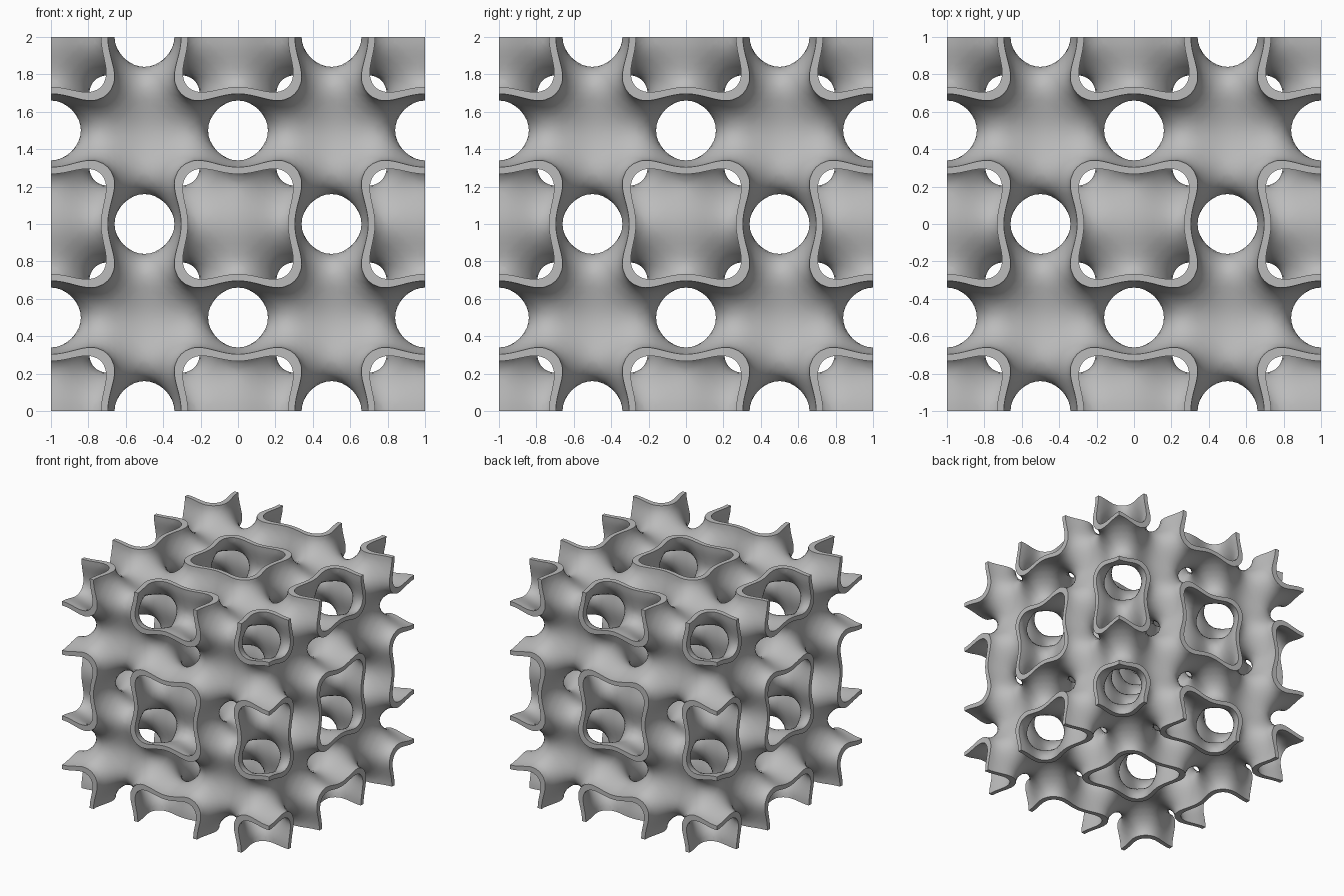
import bpy
import bmesh
from itertools import product
from math import cos, sin, tau, radians
from mathutils import Vector

cube = bpy.data.objects.get("Cube")
if cube:
    bpy.data.objects.remove(cube, do_unlink=True)

CELLS = 60         # grid cells along each side
STEP = 2 / CELLS
WALL = 0.55        # level on either side of the middle surface


def level(a, b, c):
    """Periodic wrapped-package surface, from the cosines of x, y and z."""
    return 2 * (a * b + b * c + c * a) - 2 * (a * a + b * b + c * c) + 3


def settle(point, target):
    """Slide a point along the gradient until it reaches the target level."""
    p = point.copy()
    for _ in range(5):
        a, b, c = (cos(tau * v) for v in p)
        total = a + b + c
        grad = Vector([-2 * tau * sin(tau * v) * (total - 3 * k)
                       for v, k in zip(p, (a, b, c))])
        p += grad * ((target - level(a, b, c)) / max(grad.length_squared, 1))
    return p


# Sample the field; samples straddle the outer planes so the cut is flat
place = [(i - 0.5) * STEP - 1 for i in range(CELLS + 2)]
wave = [cos(tau * v) for v in place]
field = [[[level(a, b, c) for c in wave] for b in wave] for a in wave]

CORNERS = list(product((0, 1), repeat=3))
EDGES = [(p, q) for p in CORNERS for q in CORNERS
         if p < q and sum(abs(m - n) for m, n in zip(p, q)) == 1]

# One pair of wall points in every cell crossed by the middle surface
bm = bmesh.new()
pairs = {}
for i, j, k in product(range(CELLS + 1), repeat=3):
    value = {(x, y, z): field[i + x][j + y][k + z] for x, y, z in CORNERS}
    if min(value.values()) > 0 or max(value.values()) <= 0:
        continue
    hits = []
    for p, q in EDGES:
        if (value[p] > 0) != (value[q] > 0):
            t = value[p] / (value[p] - value[q])
            hits.append(Vector(p).lerp(Vector(q), t))
    middle = sum(hits, Vector()) / len(hits)
    corner = Vector((place[i], place[j], place[k]))
    middle = corner + middle * STEP
    pairs[i, j, k] = [bm.verts.new(settle(middle, s)) for s in (-WALL, WALL)]

# Both skins of the wall: a quad around every crossed grid edge
sides = set()
for cell in list(pairs):
    for axis in range(3):
        u, v = (axis + 1) % 3, (axis + 2) % 3
        far = list(cell)
        far[axis] += 1
        if cell[u] == 0 or cell[v] == 0:
            continue
        here = field[cell[0]][cell[1]][cell[2]] > 0
        there = field[far[0]][far[1]][far[2]] > 0
        if here == there:
            continue
        ring = []
        for du, dv in ((1, 1), (0, 1), (0, 0), (1, 0)):
            near = list(cell)
            near[u] -= du
            near[v] -= dv
            ring.append(tuple(near))
        if there:
            ring.reverse()
        bm.faces.new([pairs[c][0] for c in ring])
        bm.faces.new([pairs[c][1] for c in reversed(ring)])
        sides.update(zip(ring, ring[1:] + ring[:1]))

# Flat rims where the wall meets the outer planes
for a, b in sides:
    if (b, a) not in sides:
        bm.faces.new((pairs[b][0], pairs[a][0], pairs[a][1], pairs[b][1]))

for vert in bm.verts:
    vert.co = [max(-1, min(1, v)) for v in vert.co]
    vert.co.z += 1
bmesh.ops.recalc_face_normals(bm, faces=bm.faces[:])

mesh = bpy.data.meshes.new("lattice_shell")
bm.to_mesh(mesh)
bm.free()
shell = bpy.data.objects.new("lattice_shell", mesh)
bpy.context.collection.objects.link(shell)

# Plain grey finish
grey = bpy.data.materials.new("mid_grey")
grey.use_nodes = True
grey.diffuse_color = (0.5, 0.5, 0.5, 1)
for node in grey.node_tree.nodes:
    if node.type == "BSDF_PRINCIPLED":
        node.inputs["Base Color"].default_value = grey.diffuse_color
mesh.materials.append(grey)

bpy.ops.object.select_all(action="DESELECT")
shell.select_set(True)
bpy.context.view_layer.objects.active = shell
bpy.ops.object.shade_smooth_by_angle(angle=radians(40))
